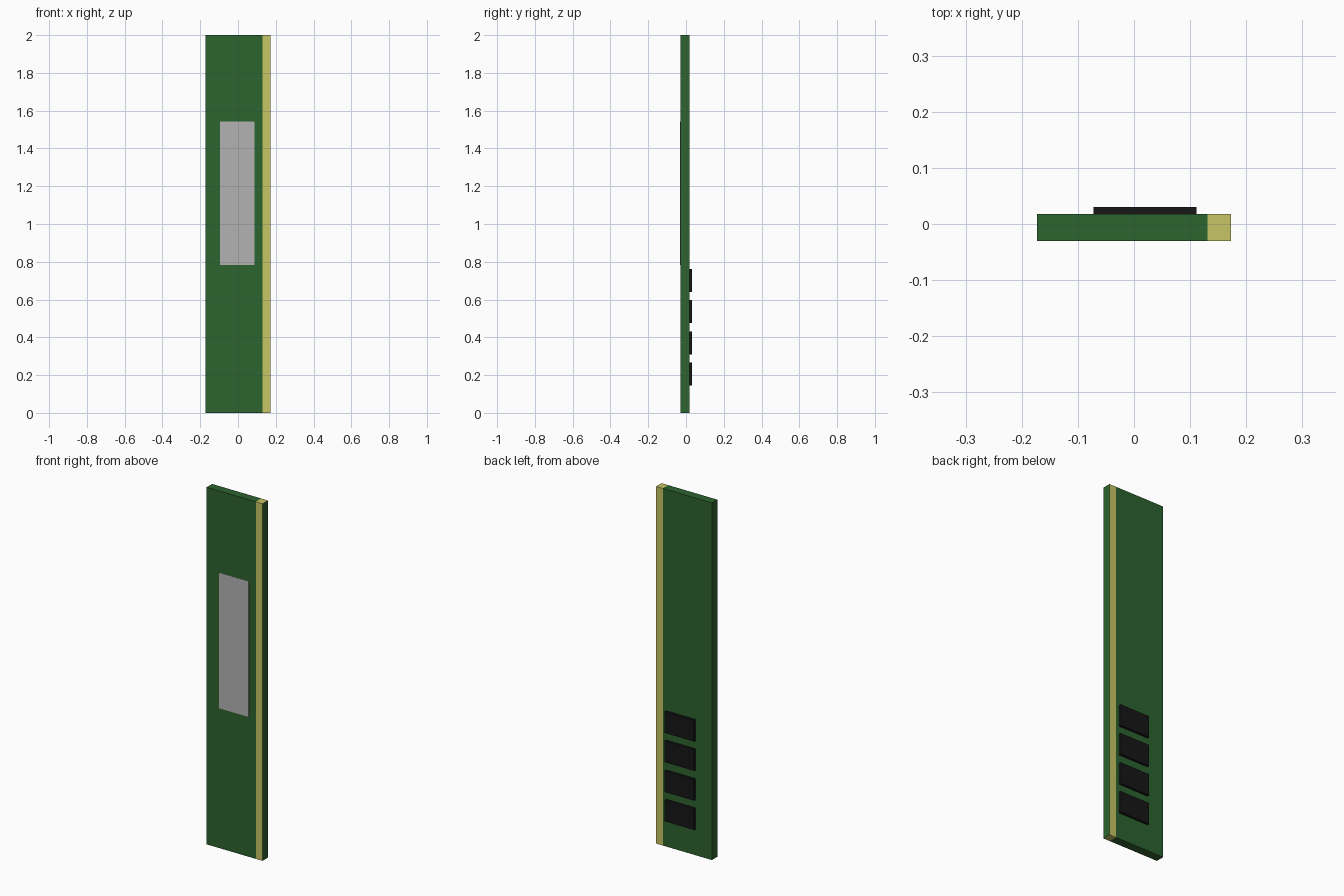
import bpy
import bmesh
from mathutils import Matrix, Vector

if "Cube" in bpy.data.objects:
    bpy.data.objects.remove(bpy.data.objects["Cube"])


def material(name, r, g, b):
    m = bpy.data.materials.new(name)
    m.diffuse_color = (r, g, b, 1)
    m.use_nodes = True
    m.node_tree.nodes["Principled BSDF"].inputs["Base Color"].default_value = m.diffuse_color
    return m


GREEN = material("board_green", 0.026, 0.125, 0.028)
GOLD = material("contact_gold", 0.57, 0.56, 0.13)
BLACK = material("chip_black", 0.008, 0.008, 0.008)
GREY = material("label_grey", 0.45, 0.45, 0.45)


def box(name, lo, hi, *mats):
    lo, hi = Vector(lo), Vector(hi)
    bm = bmesh.new()
    bmesh.ops.create_cube(bm, size=1, matrix=Matrix.Translation((lo + hi) / 2)
                          @ Matrix.Diagonal((*(hi - lo), 1)))
    mesh = bpy.data.meshes.new(name)
    bm.to_mesh(mesh)
    bm.free()
    for m in mats:
        mesh.materials.append(m)
    obj = bpy.data.objects.new(name, mesh)
    bpy.context.collection.objects.link(obj)
    return obj


# Circuit board slab
BACK, FRONT, STRIP_X = 0.018, -0.03, 0.131
board = box("circuit_board", (-0.173, FRONT, 0), (0.173, BACK, 2), GREEN, GOLD)

# Gold contact band along one edge, leaving the outer side face green
bm = bmesh.new()
bm.from_mesh(board.data)
bmesh.ops.bisect_plane(bm, geom=bm.verts[:] + bm.edges[:] + bm.faces[:],
                       plane_co=(STRIP_X, 0, 0), plane_no=(1, 0, 0))
for f in bm.faces:
    if f.calc_center_median().x > STRIP_X and f.normal.x < 0.5:
        f.material_index = 1
bm.to_mesh(board.data)
bm.free()

# Flat label on the front
box("label", (-0.095, FRONT - 0.0006, 0.783), (0.088, FRONT, 1.542), GREY)

# Four memory chips on the back
for i, z in enumerate((0.206, 0.370, 0.537, 0.701)):
    box(f"memory_chip_{i + 1}", (-0.072, BACK, z - 0.06), (0.111, 0.0306, z + 0.06), BLACK)
